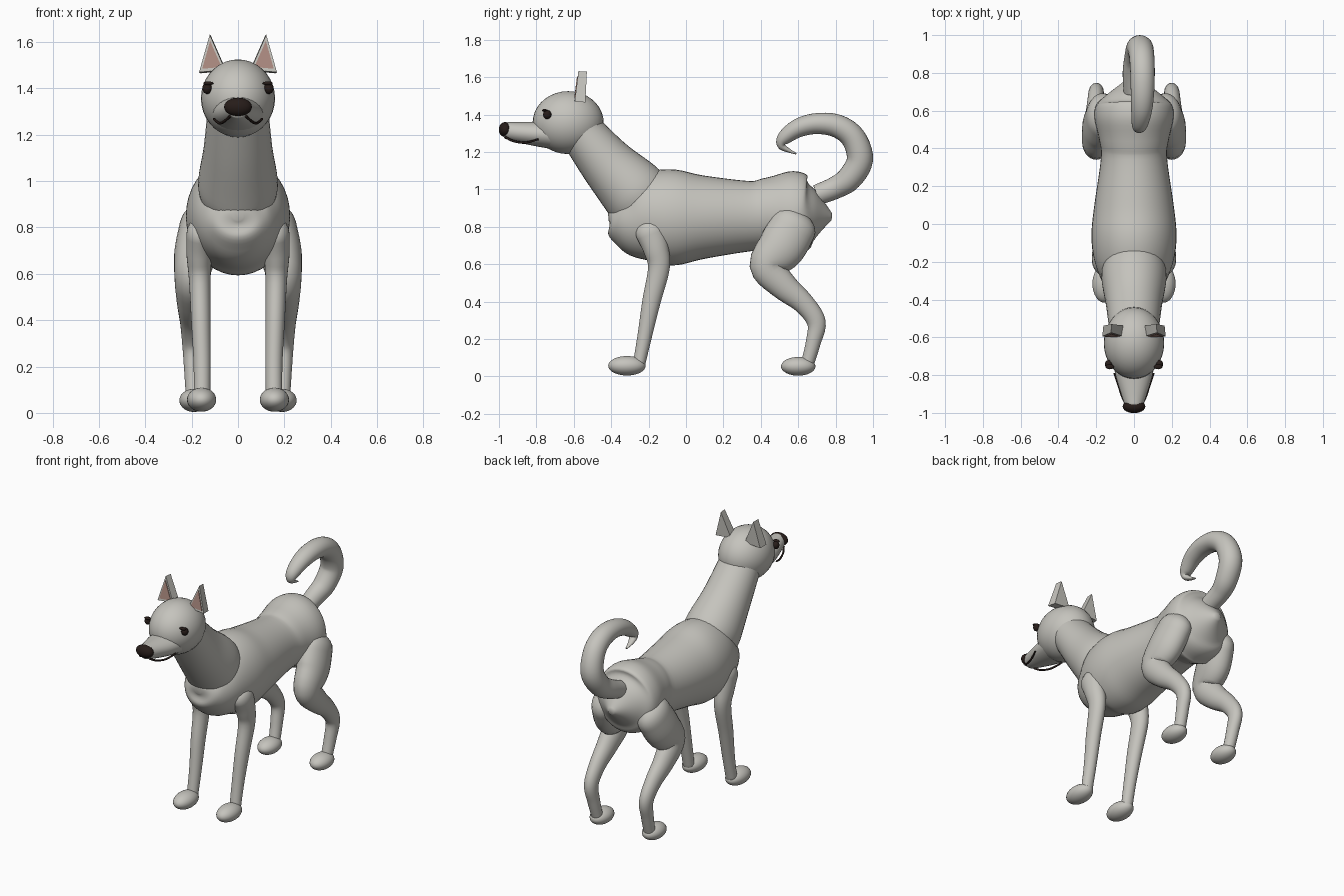
import bpy, bmesh, math
from mathutils import Vector

cube = bpy.data.objects.get("Cube")
if cube:
    bpy.data.objects.remove(cube, do_unlink=True)


def material(name, rgb):
    m = bpy.data.materials.new(name)
    m.use_nodes = True
    m.diffuse_color = (*rgb, 1)
    m.node_tree.nodes["Principled BSDF"].inputs["Base Color"].default_value = (*rgb, 1)
    return m


FUR = material("pale grey fur", (0.56, 0.55, 0.51))
PINK = material("ear pink", (0.42, 0.26, 0.22))
DARK = material("dark brown", (0.02, 0.012, 0.01))


def finish(name, bm, mat, smooth=True):
    bmesh.ops.recalc_face_normals(bm, faces=bm.faces)
    mesh = bpy.data.meshes.new(name)
    bm.to_mesh(mesh)
    bm.free()
    mesh.materials.append(mat)
    obj = bpy.data.objects.new(name, mesh)
    bpy.context.collection.objects.link(obj)
    if smooth:
        bpy.ops.object.select_all(action='DESELECT')
        obj.select_set(True)
        bpy.context.view_layer.objects.active = obj
        bpy.ops.object.shade_smooth_by_angle(angle=math.radians(50))
    return obj


def spline(rows, steps):
    """Catmull-Rom interpolation of stations."""
    rows = [list(r) for r in rows]
    ext = [rows[0]] + rows + [rows[-1]]
    out = []
    for a, b, c, d in zip(ext, ext[1:], ext[2:], ext[3:]):
        for i in range(steps):
            t = i / steps
            out.append([0.5 * (2 * q + (r - p) * t + (2 * p - 5 * q + 4 * r - s) * t ** 2
                               + (3 * q - p - 3 * r + s) * t ** 3)
                        for p, q, r, s in zip(a, b, c, d)])
    return out + [rows[-1]]


def loft(name, stations, mat=FUR, caps=(0, 0), sides=28, steps=5):
    """Tube through stations (x, y, z, half width, half depth); caps are dome lengths."""
    pts = spline(stations, steps)
    rings = []
    last = len(pts) - 1
    for i, p in enumerate(pts):
        t = (Vector(pts[min(i + 1, last)][:3]) - Vector(pts[max(i - 1, 0)][:3])).normalized()
        rings.append((Vector(p[:3]), t, p[3], p[4]))

    def dome(ring, length):
        c, t, w, d = ring
        angles = [math.radians(a) for a in (20, 40, 60, 75, 86)] if length else []
        return [(c + t * length * math.sin(a), t, w * math.cos(a), d * math.cos(a)) for a in angles]

    rings = dome(rings[0], -caps[0])[::-1] + rings + dome(rings[-1], caps[1])
    bm = bmesh.new()
    loops = []
    for c, t, w, d in rings:
        u = (Vector((1, 0, 0)) - t * t.x).normalized()
        v = t.cross(u)
        angles = [2 * math.pi * k / sides for k in range(sides)]
        loops.append([bm.verts.new(c + u * w * math.cos(a) + v * d * math.sin(a)) for a in angles])
    for a, b in zip(loops, loops[1:]):
        for k in range(sides):
            n = (k + 1) % sides
            bm.faces.new((a[k], a[n], b[n], b[k]))
    bm.faces.new(loops[0])
    bm.faces.new(loops[-1])
    return finish(name, bm, mat)


def ellipsoid(name, centre, radii, mat=FUR):
    bm = bmesh.new()
    bmesh.ops.create_uvsphere(bm, u_segments=32, v_segments=18, radius=1)
    for v in bm.verts:
        v.co = Vector(centre) + Vector(r * q for r, q in zip(radii, v.co))
    return finish(name, bm, mat)


def mid(*rows):
    """Stations on the centre plane."""
    return [(0, *r) for r in rows]


def prism(name, front, back, mat):
    bm = bmesh.new()
    f = [bm.verts.new(p) for p in front]
    b = [bm.verts.new(p) for p in back]
    bm.faces.new(f)
    bm.faces.new(b[::-1])
    for i in range(3):
        j = (i + 1) % 3
        bm.faces.new((f[j], f[i], b[i], b[j]))
    return finish(name, bm, mat, smooth=False)


# Torso, neck and head
loft("torso", mid((-.415, .85, .02, .02), (-.40, .85, .08, .07), (-.36, .84, .135, .13),
                  (-.28, .835, .18, .2), (-.17, .85, .215, .248), (-.05, .85, .225, .255),
                  (.1, .852, .21, .222), (.35, .858, .175, .187), (.45, .87, .185, .195),
                  (.56, .87, .21, .228), (.63, .86, .2, .205), (.68, .86, .15, .145),
                  (.73, .857, .085, .08), (.78, .852, .02, .018)), sides=40)
loft("neck", mid((-.57, 1.33, .13, .12), (-.53, 1.27, .135, .125), (-.415, 1.13, .15, .148),
                 (-.29, 1.0, .172, .178), (-.24, .94, .165, .18)), caps=(0, .06), sides=36)
ellipsoid("head", (0, -.63, 1.357), (.16, .19, .168))
loft("muzzle", mid((-.68, 1.29, .12, .08), (-.80, 1.297, .098, .066), (-.9, 1.306, .068, .054),
                   (-.96, 1.315, .048, .045)), caps=(0, .015))
ellipsoid("nose", (0, -.966, 1.32), (.06, .035, .04), DARK)

# Curled tail
loft("tail", [(0, .70, .97, .055, .055), (0, .80, 1.01, .06, .06), (.015, .875, 1.06, .067, .067),
              (.03, .93, 1.16, .07, .07), (.04, .895, 1.275, .067, .066), (.045, .81, 1.338, .065, .062),
              (.045, .70, 1.352, .062, .056), (.04, .60, 1.328, .055, .05),
              (.03, .525, 1.275, .042, .038), (.025, .51, 1.235, .028, .022),
              (.02, .545, 1.21, .018, .012), (.02, .59, 1.19, .006, .004)])

# Paired parts
for s, side in ((1, "left"), (-1, "right")):
    def pair(*rows):
        return [(s * r[0], *r[1:]) for r in rows]

    loft(f"{side}_front_leg", pair((.165, -.19, .77, .058, .08), (.167, -.16, .68, .055, .068),
                                   (.165, -.145, .58, .047, .058), (.16, -.185, .4, .042, .049),
                                   (.155, -.22, .22, .037, .039), (.155, -.25, .07, .035, .033)),
         caps=(.07, .02))
    ellipsoid(f"{side}_front_paw", (s * .157, -.316, .057), (.063, .1, .052))

    loft(f"{side}_hind_leg", pair((.165, .575, .80, .088, .125), (.185, .51, .69, .09, .127),
                                  (.2, .435, .59, .075, .095), (.205, .52, .485, .06, .075),
                                  (.203, .63, .39, .047, .057), (.2, .697, .29, .04, .05),
                                  (.195, .68, .18, .037, .04), (.19, .65, .07, .035, .035)),
         caps=(.09, .02))
    ellipsoid(f"{side}_hind_paw", (s * .19, .6, .054), (.063, .092, .05))

    # Ear wedge with a thin inner plate
    ear = pair((.168, -.595, 1.47), (.055, -.595, 1.48), (.122, -.575, 1.632))
    back = pair((.162, -.538, 1.465), (.05, -.538, 1.475), (.118, -.53, 1.63))
    prism(f"{side}_ear", ear, back, FUR)
    middle = sum((Vector(p) for p in ear), Vector()) / 3
    inner = [middle.lerp(Vector(p), .74) + Vector((0, -.004, 0)) for p in ear]
    prism(f"{side}_inner_ear", inner, [p + Vector((0, .006, 0)) for p in inner], PINK)

    # Face details
    ellipsoid(f"{side}_eye", (s * .133, -.742, 1.4), (.021, .022, .024), DARK)
    ellipsoid(f"{side}_eyelid", (s * .128, -.756, 1.422), (.022, .013, .008), DARK)
    loft(f"{side}_mouth_line", pair((.035, -.965, 1.28, .006, .006), (.058, -.925, 1.259, .006, .006),
                                    (.08, -.86, 1.25, .006, .006), (.104, -.79, 1.268, .005, .005)),
         DARK, sides=8)
